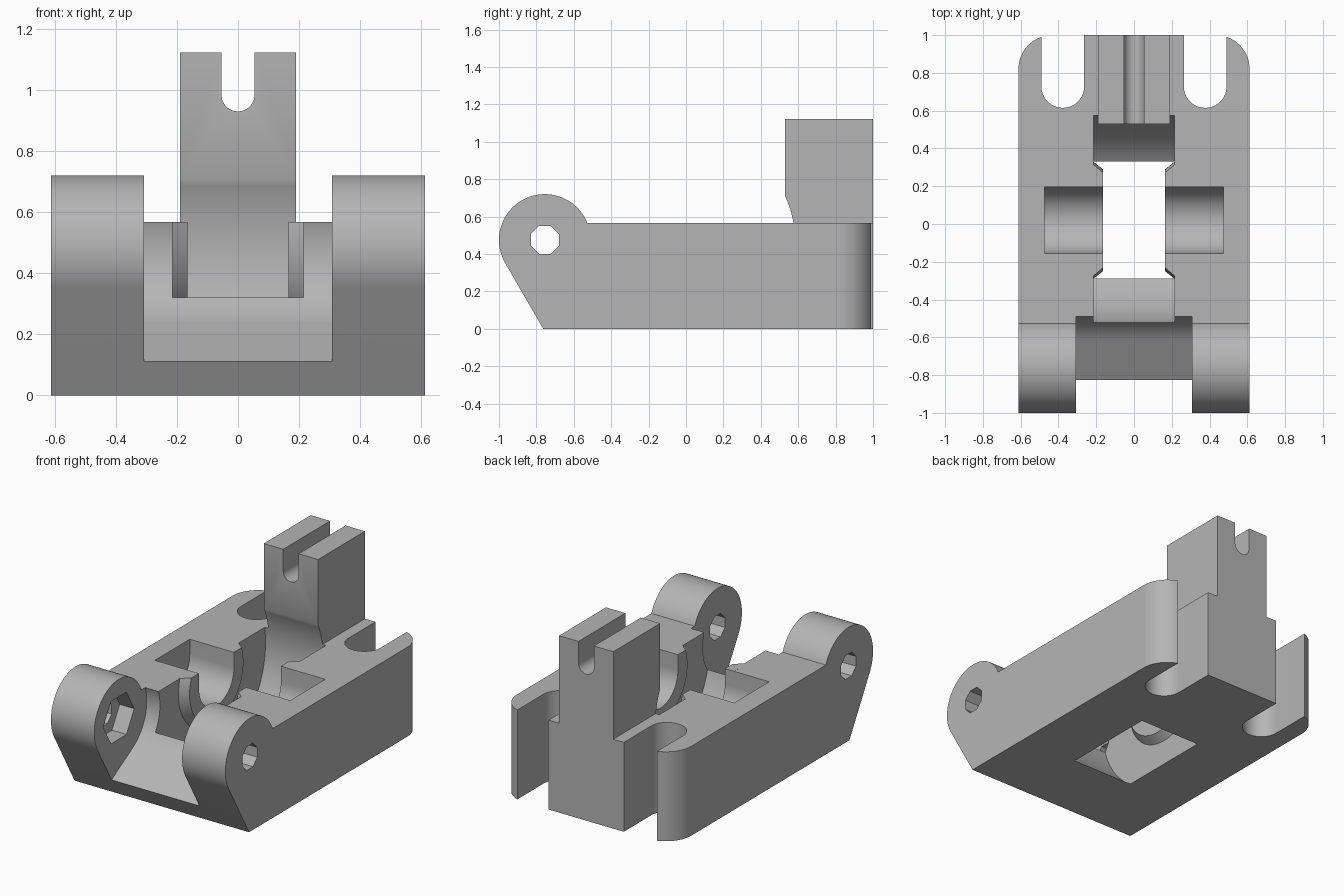
import bpy, bmesh
from math import sin, cos, pi, radians, tan

if "Cube" in bpy.data.objects:
    bpy.data.objects.remove(bpy.data.objects["Cube"], do_unlink=True)

grey = bpy.data.materials.new("light_grey")
grey.use_nodes = True
grey.diffuse_color = (0.46, 0.46, 0.46, 1)
grey.node_tree.nodes["Principled BSDF"].inputs["Base Color"].default_value = grey.diffuse_color


def arc(cx, cy, r, a0, a1, n=32):
    """Points on an arc, angles in degrees."""
    steps = [radians(a0 + (a1 - a0) * i / n) for i in range(n + 1)]
    return [(cx + r * cos(a), cy + r * sin(a)) for a in steps]


def ring(cx, cy, r, n=96, turn=0):
    return arc(cx, cy, r, turn, turn + 360, n)[:-1]


def loft(name, axis, sections):
    """Skin matching (position, outline) sections along x, y or z."""
    place = {"x": lambda p, t: (t, p[0], p[1]),
             "y": lambda p, t: (p[0], t, p[1]),
             "z": lambda p, t: (p[0], p[1], t)}[axis]
    bm = bmesh.new()
    loops = [[bm.verts.new(place(p, t)) for p in outline] for t, outline in sections]
    bm.faces.new(loops[0])
    bm.faces.new(loops[-1])
    n = len(loops[0])
    for a, b in zip(loops, loops[1:]):
        for i in range(n):
            j = (i + 1) % n
            bm.faces.new((a[i], a[j], b[j], b[i]))
    bmesh.ops.recalc_face_normals(bm, faces=bm.faces)
    mesh = bpy.data.meshes.new(name)
    bm.to_mesh(mesh)
    bm.free()
    mesh.materials.append(grey)
    obj = bpy.data.objects.new(name, mesh)
    bpy.context.collection.objects.link(obj)
    return obj


def prism(name, axis, outline, lo, hi):
    return loft(name, axis, [(lo, outline), (hi, outline)])


def combine(target, tool, operation):
    tool.hide_render = True
    mod = target.modifiers.new(operation, "BOOLEAN")
    mod.operation = operation
    mod.solver = "EXACT"
    mod.object = tool
    bpy.context.view_layer.objects.active = target
    bpy.ops.object.modifier_apply(modifier=mod.name)
    bpy.data.objects.remove(tool, do_unlink=True)


def cut(tool):
    combine(body, tool, "DIFFERENCE")


def join(tool):
    combine(body, tool, "UNION")


# Key dimensions
half_w, deck = 0.612, 0.567
hinge_y, axle_z, lug_r = -0.755, 0.475, 0.245
wheel_y, wheel_z, wheel_r = 0.02, 0.47, 0.563
channel = 0.215

# Side profile with round hinge lugs and a sloped front
toe = hinge_y - lug_r * cos(pi / 6) + (axle_z - lug_r / 2) / tan(pi / 3)
profile = [(toe, 0), (1, 0), (1, deck)] + arc(hinge_y, axle_z, lug_r, 22, 210, 64)
body = prism("mount_body", "x", profile, -half_w, half_w)

# Slot between the lugs: round back running into a sloped floor
ramp = arc(hinge_y, axle_z, 0.28, -60, 120, 64)
out = (-cos(pi / 6), -sin(pi / 6))
ramp += [(ramp[-1][0] + out[0], ramp[-1][1] + out[1]),
         (ramp[0][0] + out[0], ramp[0][1] + out[1])]
cut(prism("hinge_slot", "x", ramp, -0.308, 0.308))

# Upright post at the back
post = [(-0.19, 0.3), (0.19, 0.3), (0.19, 1.122), (-0.19, 1.122)]
join(prism("post", "y", post, 0.53, 1))
notch = arc(0, 0.983, 0.054, 180, 360) + [(0.054, 1.3), (-0.054, 1.3)]
cut(prism("post_notch", "y", notch, 0.4, 1.2))

# Round wheel well opening through the bottom
cut(prism("wheel_well", "x", ring(wheel_y, wheel_z, wheel_r, 128), -channel, channel))

for s in (-1, 1):
    # Tapered hub pad, trimmed level with the deck
    hub = loft("hub_pad", "x", [(s * x, ring(wheel_y, wheel_z, r)) for x, r in
                                ((0.165, 0.27), (channel, 0.31), (0.23, 0.31))])
    above = [(-1, deck), (1, deck), (1, 1.5), (-1, 1.5)]
    combine(hub, prism("trim", "x", above, -1, 1), "DIFFERENCE")
    join(hub)

    # Axle pocket open to the top
    pocket = arc(wheel_y, wheel_z, 0.175, 180, 360, 48)
    pocket += [(wheel_y + 0.175, 0.8), (wheel_y - 0.175, 0.8)]
    cut(prism("axle_pocket", "x", pocket, *sorted((s * 0.1, s * 0.475))))

    # Screw slot from the back edge
    slot = arc(s * 0.377, 0.728, 0.113, 180, 360)
    slot += [(s * 0.377 + 0.113, 1.2), (s * 0.377 - 0.113, 1.2)]
    cut(prism("screw_slot", "z", slot, -0.2, 0.8))

    # Rounded outer back corner
    corner = [(s * x, y) for x, y in arc(half_w - 0.18, 0.82, 0.18, 0, 90)]
    corner += [(s * (half_w - 0.18), 1.1), (s * 0.8, 1.1), (s * 0.8, 0.82)]
    cut(prism("corner_round", "z", corner, -0.2, 0.8))

# Hinge pin hole and the hexagonal nut recess
cut(prism("pin_hole", "x", ring(hinge_y, axle_z, 0.081, 8, 22.5), -1, 1))
cut(prism("nut_recess", "x", ring(hinge_y, axle_z, 0.155, 6), -0.41, -0.2))

# Smooth curves, sharp edges
bpy.ops.object.select_all(action="DESELECT")
body.select_set(True)
bpy.context.view_layer.objects.active = body
bpy.ops.object.shade_smooth_by_angle(angle=radians(25))
